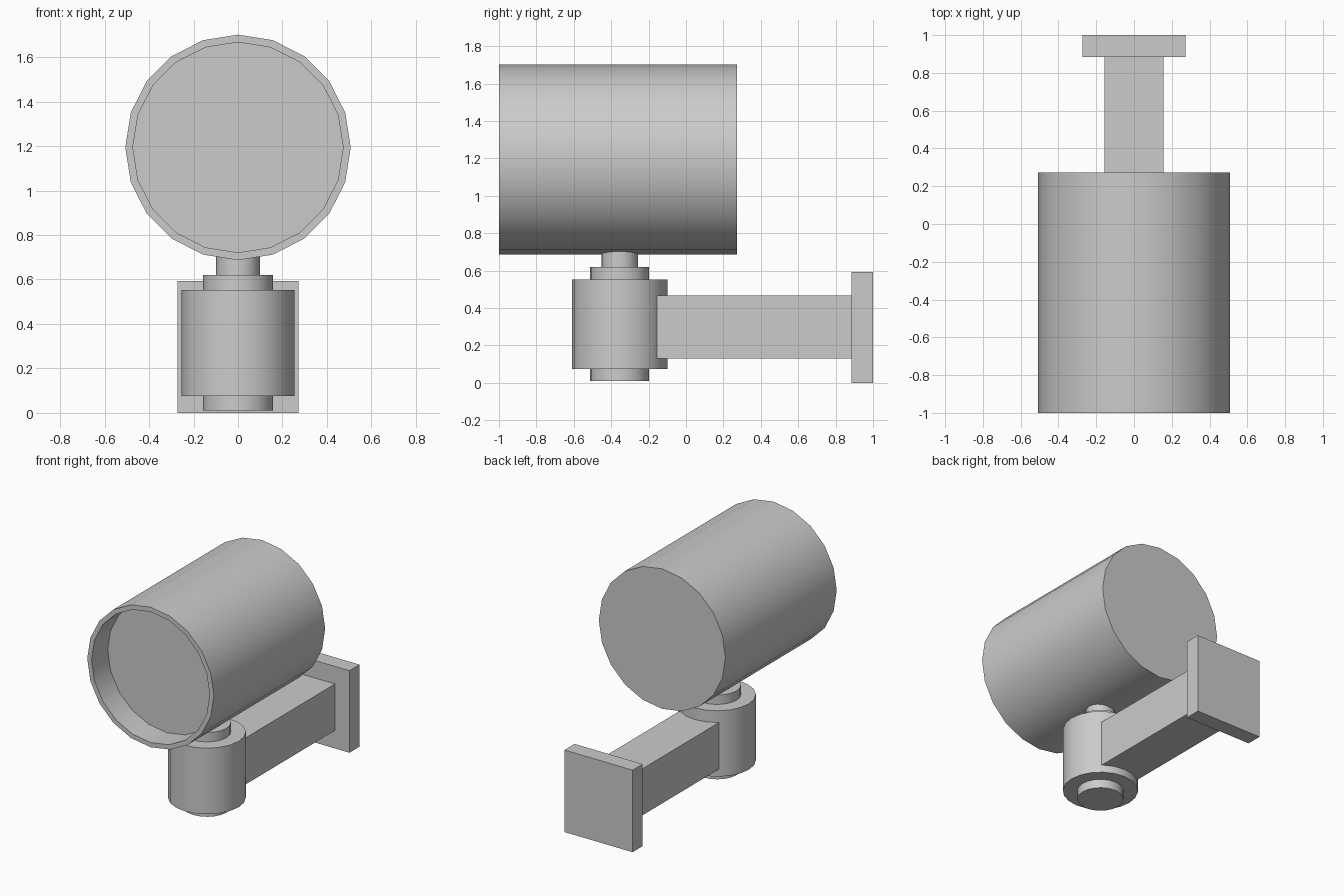
import bpy, bmesh, math
from mathutils import Matrix

if "Cube" in bpy.data.objects:
    bpy.data.objects.remove(bpy.data.objects["Cube"])

SIDES = 20
PIVOT_Y = -0.355


def finish(name, bm, smooth=False):
    mesh = bpy.data.meshes.new(name)
    bm.to_mesh(mesh)
    bm.free()
    obj = bpy.data.objects.new(name, mesh)
    bpy.context.collection.objects.link(obj)
    if smooth:
        bpy.ops.object.select_all(action='DESELECT')
        obj.select_set(True)
        bpy.context.view_layer.objects.active = obj
        bpy.ops.object.shade_smooth_by_angle(angle=math.radians(30))
    return obj


def box(name, x, y0, y1, z0, z1):
    bm = bmesh.new()
    bmesh.ops.create_cube(bm, size=1)
    bmesh.ops.scale(bm, vec=(2 * x, y1 - y0, z1 - z0), verts=bm.verts)
    bmesh.ops.translate(bm, vec=(0, (y0 + y1) / 2, (z0 + z1) / 2), verts=bm.verts)
    return finish(name, bm)


def cylinder_bm(radius, depth, matrix):
    bm = bmesh.new()
    bmesh.ops.create_cone(bm, cap_ends=True, segments=SIDES, radius1=radius,
                          radius2=radius, depth=depth, matrix=matrix)
    return bm


def upright(name, radius, z0, z1):
    at = Matrix.Translation((0, PIVOT_Y, (z0 + z1) / 2))
    return finish(name, cylinder_bm(radius, z1 - z0, at), True)


# Lamp head: horizontal drum with a recessed front face
RADIUS, RIM, RECESS = 0.507, 0.473, 0.185
FRONT, BACK = -1.0, 0.273
bm = cylinder_bm(RADIUS, BACK - FRONT,
                 Matrix.Translation((0, (FRONT + BACK) / 2, 1.194))
                 @ Matrix.Rotation(math.radians(90), 4, 'X'))
bm.normal_update()
lens = min(bm.faces, key=lambda f: f.calc_center_median().y)
inset = RADIUS - RIM
bmesh.ops.inset_region(bm, faces=[lens], thickness=inset)
pocket = bmesh.ops.extrude_discrete_faces(bm, faces=[lens])['faces'][0]
bmesh.ops.translate(bm, vec=(0, RECESS, 0), verts=pocket.verts)
bmesh.ops.recalc_face_normals(bm, faces=bm.faces)
finish("lamp_head", bm, True)

# Swivel joint: barrel, collar through it and neck up to the head
upright("swivel_barrel", 0.255, 0.075, 0.552)
upright("swivel_collar", 0.157, 0.01, 0.62)
upright("neck", 0.098, 0.6, 0.74)

# Wall bracket
box("arm", 0.157, -0.3, 0.9, 0.13, 0.467)
box("wall_plate", 0.273, 0.885, 1.0, 0.0, 0.594)
